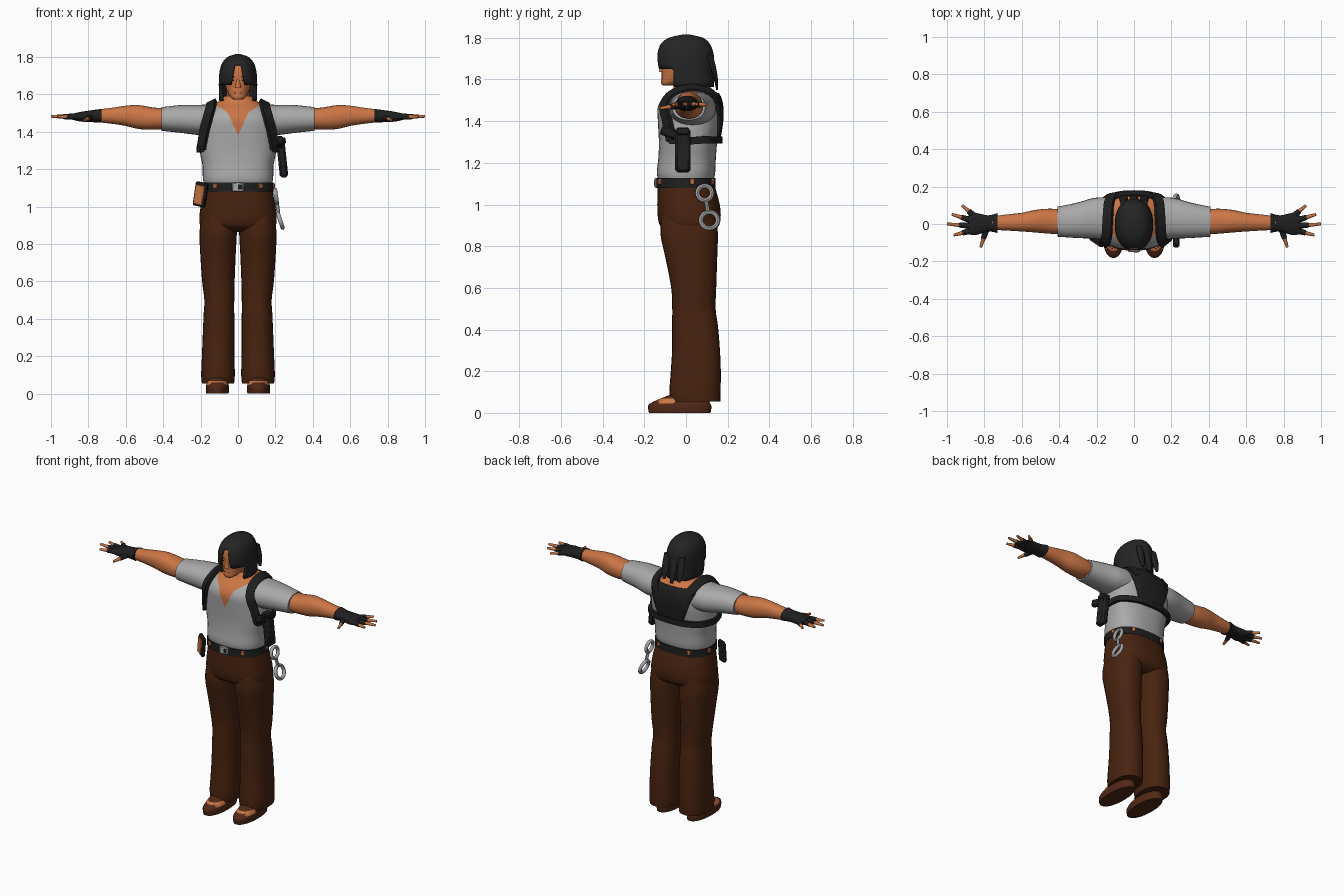
import bpy, bmesh
from math import cos, sin, pi, radians
from mathutils import Vector, Matrix, Euler

if "Cube" in bpy.data.objects:
    bpy.data.objects.remove(bpy.data.objects["Cube"])


def material(name, r, g, b):
    m = bpy.data.materials.new(name)
    m.use_nodes = True
    m.diffuse_color = (r, g, b, 1)
    m.node_tree.nodes["Principled BSDF"].inputs["Base Color"].default_value = (r, g, b, 1)
    return m


SKIN = material("skin", .60, .18, .06)
SHIRT = material("grey shirt", .40, .40, .40)
HAIR = material("black hair", .018, .018, .019)
LEATHER = material("black leather", .014, .014, .015)
TROUSER = material("brown trousers", .065, .017, .005)
SHOE = material("brown shoe", .08, .022, .008)
METAL = material("steel", .40, .40, .41)
LIP = material("dark lip", .25, .06, .03)


def finish(bm, name, mats, mirror=False, solid=0, bevel=0):
    me = bpy.data.meshes.new(name)
    bm.to_mesh(me)
    bm.free()
    for m in mats:
        me.materials.append(m)
    ob = bpy.data.objects.new(name, me)
    bpy.context.collection.objects.link(ob)
    bpy.ops.object.select_all(action='DESELECT')
    ob.select_set(True)
    bpy.context.view_layer.objects.active = ob
    bpy.ops.object.shade_smooth_by_angle(angle=radians(45))
    if bevel:
        ob.modifiers.new("bevel", 'BEVEL').width = bevel
    if solid:
        ob.modifiers.new("thickness", 'SOLIDIFY').thickness = solid
    if mirror:
        ob.modifiers.new("mirror", 'MIRROR')
    return ob


def smooth(rows, steps):
    """Catmull-Rom interpolation of a list of tuples."""
    out = []
    for i in range(len(rows) - 1):
        a, b, c, d = (rows[max(0, min(len(rows) - 1, i + k))] for k in (-1, 0, 1, 2))
        for s in range(steps):
            t = s / steps
            out.append([q + t / 2 * (r - p + t * (2 * p - 5 * q + 4 * r - w + t * (3 * (q - r) + w - p)))
                        for p, q, r, w in zip(a, b, c, d)])
    return out + [list(rows[-1])]


def power(v, e):
    return abs(v) ** (2 / e) * (1 if v > 0 else -1)


def loft(name, rows, mats, axis='z', n=28, e=2.2, steps=3, grow=0, cuts=(), keep=None, paint=None, **kw):
    """Skin over rounded sections: (position, centre a, centre b, radius a, radius b)."""
    bm = bmesh.new()
    rings = []
    for t, ca, cb, ra, rb in smooth(rows, steps):
        ring = []
        for k in range(n):
            ang = 2 * pi * k / n
            a = ca + (ra + grow) * power(cos(ang), e)
            b = cb + (rb + grow) * power(sin(ang), e)
            ring.append(bm.verts.new((a, b, t) if axis == 'z' else (t, a, b)))
        rings.append(ring)
    for lo, hi in zip(rings, rings[1:]):
        for k in range(n):
            bm.faces.new((lo[k], lo[k - 1], hi[k - 1], hi[k]))
    bm.faces.new(rings[0])
    bm.faces.new(rings[-1])
    bmesh.ops.recalc_face_normals(bm, faces=bm.faces[:])
    for co, no in cuts:
        bmesh.ops.bisect_plane(bm, geom=bm.verts[:] + bm.edges[:] + bm.faces[:], plane_co=co, plane_no=no)
    if keep:
        drop = [f for f in bm.faces if not keep(f.calc_center_median())]
        bmesh.ops.delete(bm, geom=drop, context='FACES')
    if paint:
        for f in bm.faces:
            f.material_index = int(paint(f.calc_center_median()))
    return finish(bm, name, mats, **kw)


def box(name, loc, size, mat, rot=(0, 0, 0), bevel=.005, mirror=False):
    bm = bmesh.new()
    turn = Euler([radians(r) for r in rot]).to_matrix()
    bmesh.ops.create_cube(bm, size=1, matrix=Matrix.LocRotScale(Vector(loc), turn, Vector(size)))
    return finish(bm, name, [mat], bevel=bevel, mirror=mirror)


def tube(name, p, q, r0, r1, mat, mirror=True):
    p, q = Vector(p), Vector(q)
    bm = bmesh.new()
    m = Matrix.LocRotScale((p + q) / 2, (q - p).to_track_quat('Z', 'Y'), None)
    bmesh.ops.create_cone(bm, cap_ends=True, segments=8, radius1=r0, radius2=r1, depth=(q - p).length, matrix=m)
    return finish(bm, name, [mat], mirror=mirror)


def ribbon(name, points, width, thick, mat, **kw):
    """Flat strap lying on the body along a path."""
    pts = [Vector(p) for p in smooth(points, 4)]
    bm = bmesh.new()
    rings = []
    for i, p in enumerate(pts):
        t = (pts[min(i + 1, len(pts) - 1)] - pts[max(i - 1, 0)]).normalized()
        out = p - Vector((p.x / 2, .015, min(p.z, 1.42)))
        out = (out - t * out.dot(t)).normalized()
        side = t.cross(out) * width / 2
        rings.append([bm.verts.new(p + side * a + out * thick / 2 * b) for a, b in ((1, 1), (-1, 1), (-1, -1), (1, -1))])
    for lo, hi in zip(rings, rings[1:]):
        for k in range(4):
            bm.faces.new((lo[k], lo[k - 1], hi[k - 1], hi[k]))
    bm.faces.new(rings[0])
    bm.faces.new(rings[-1])
    bmesh.ops.recalc_face_normals(bm, faces=bm.faces[:])
    return finish(bm, name, [mat], **kw)


def ring(name, centre, major, minor, tilt, mat):
    """Torus with its axis along x, leaning outwards."""
    bm = bmesh.new()
    turn = Matrix.Rotation(tilt, 3, 'Y')
    n, m = 20, 8
    grid = [[bm.verts.new(Vector(centre) + turn @ Vector((minor * sin(2 * pi * j / m),
             (major + minor * cos(2 * pi * j / m)) * cos(2 * pi * i / n),
             (major + minor * cos(2 * pi * j / m)) * sin(2 * pi * i / n)))) for j in range(m)] for i in range(n)]
    for i in range(n):
        for j in range(m):
            bm.faces.new((grid[i][j], grid[i][j - 1], grid[i - 1][j - 1], grid[i - 1][j]))
    bmesh.ops.recalc_face_normals(bm, faces=bm.faces[:])
    return finish(bm, name, [mat])


# Shirt with an open neck
torso = [(1.11, 0, 0, .178, .13), (1.15, 0, 0, .188, .14), (1.22, 0, .005, .19, .138), (1.3, 0, .01, .205, .14),
         (1.4, 0, .015, .207, .15), (1.47, 0, .015, .2, .15), (1.52, 0, .025, .17, .128),
         (1.555, 0, .03, .115, .095), (1.59, 0, .02, .07, .07)]
slits = [((0, 0, 1.38), (s, 0, -.45)) for s in (1, -1)] + [((0, 0, 1.465), (s, 0, -1.5)) for s in (1, -1)]
loft("shirt", torso, [SHIRT, SKIN], e=2.5, n=36, cuts=slits,
     paint=lambda c: (c.y < 0 and abs(c.x) < .45 * (c.z - 1.38)) or abs(c.x) < 1.5 * (c.z - 1.465))
loft("sleeve", [(.08, .03, 1.455, .105, .08), (.15, .03, 1.462, .113, .083), (.22, .03, 1.463, .108, .08),
                (.3, .02, 1.468, .095, .075), (.41, .012, 1.468, .08, .063)], [SHIRT], axis='x', mirror=True)

# Arms and fingerless gloves
loft("arm", [(.38, .012, 1.47, .065, .055), (.45, .015, 1.47, .067, .059), (.53, .015, 1.478, .06, .064),
             (.6, .01, 1.485, .05, .054), (.68, .008, 1.485, .043, .042), (.76, .005, 1.485, .036, .033)],
     [SKIN], axis='x', mirror=True)
loft("glove", [(.73, .005, 1.485, .053, .037), (.78, .003, 1.483, .043, .032),
               (.84, 0, 1.48, .058, .026), (.885, 0, 1.48, .056, .016)], [LEATHER], axis='x', mirror=True)
fingers = {"little_finger": ((.85, .04, 1.48), (.92, .1, 1.48)), "ring_finger": ((.87, .02, 1.48), (.975, .052, 1.482)),
           "middle_finger": ((.87, -.01, 1.48), (1, 0, 1.482)), "index_finger": ((.87, -.035, 1.48), (.965, -.06, 1.48)),
           "thumb": ((.79, -.03, 1.475), (.82, -.125, 1.462))}
for name, (p, q) in fingers.items():
    p, q = Vector(p), Vector(q)
    tube(name + "_glove", p, p.lerp(q, .5), .017, .014, LEATHER)
    tube(name, p.lerp(q, .4), q, .012, .007, SKIN)

# Neck, head and face
loft("neck", [(1.53, 0, .02, .075, .07), (1.58, 0, .01, .062, .064), (1.68, 0, 0, .06, .065)], [SKIN])
loft("head", [(1.572, 0, -.085, .025, .028), (1.585, 0, -.07, .042, .05), (1.615, 0, -.035, .058, .082),
              (1.65, 0, -.02, .068, .097), (1.7, 0, -.015, .074, .104), (1.75, 0, -.012, .07, .1),
              (1.785, 0, -.01, .045, .07), (1.795, 0, -.01, .015, .025)], [SKIN])
tube("nose", (0, -.113, 1.636), (0, -.113, 1.69), .017, .006, SKIN, False)
box("mouth", (0, -.113, 1.607), (.042, .008, .008), LIP, bevel=.002)
box("eye", (.028, -.109, 1.675), (.024, .008, .009), LEATHER, (0, 0, 14), .002, True)
box("eyebrow", (.03, -.11, 1.693), (.034, .009, .007), HAIR, (0, -8, 14), .002, True)

# Parted bob of hair with loose strands behind
loft("hair", [(1.565, 0, .01, .1, .125), (1.65, 0, -.002, .103, .135), (1.72, 0, -.004, .099, .137),
              (1.77, 0, -.003, .083, .118), (1.8, 0, 0, .055, .082), (1.815, 0, 0, .012, .02)],
     [HAIR], n=36, solid=.012,
     cuts=[((0, 0, 1.65), (0, 0, 1)), ((0, -.06, 0), (0, 1, 0)), ((0, 0, 1.76), (0, 0, 1)),
           ((.038, 0, 1.65), (1, 0, .18)), ((-.038, 0, 1.65), (-1, 0, .18))],
     keep=lambda c: c.z > 1.567 and (c.y > -.06 or (c.z > 1.65 and (
         c.z > 1.76 or abs(c.x) > .038 - .18 * (c.z - 1.65)))))
for i, (x, end) in enumerate(((-.055, 1.57), (0, 1.55), (.055, 1.565))):
    loft("hair_strand_%d" % i, [(end, x, .15, .01, .005), (1.63, x, .138, .024, .012), (1.72, x, .115, .02, .015)],
         [HAIR], n=10)

# Shoulder harness
loft("harness_back", torso, [LEATHER], e=2.5, n=36, grow=.014, solid=.012,
     cuts=[((0, 0, 1.32), (0, 0, 1)), ((0, 0, 1.535), (0, 0, 1)), ((0, .04, 0), (0, 1, 0)),
           ((.09, 0, 1.32), (1, 0, -.36)), ((-.09, 0, 1.32), (-1, 0, -.36))],
     keep=lambda c: c.y > .04 and 1.32 < c.z < 1.535 and abs(c.x) < .09 + .36 * (c.z - 1.32))
ribbon("shoulder_strap", [(.1, .158, 1.48), (.13, .125, 1.53), (.14, .03, 1.557), (.145, -.06, 1.533),
                          (.16, -.103, 1.48), (.18, -.09, 1.4), (.196, -.07, 1.31)], .052, .022, LEATHER, mirror=True)
ribbon("back_strap", [(.192, -.08, 1.31), (.213, 0, 1.305), (.202, .08, 1.31), (.172, .12, 1.31),
                      (.09, .158, 1.31), (0, .165, 1.31)], .035, .02, LEATHER, mirror=True)

# Holster with pistol grip, on the left side
box("holster", (.236, -.015, 1.26), (.045, .075, .21), LEATHER, (0, -6, 0), .012)
box("holster_muzzle", (.243, -.01, 1.18), (.036, .06, .045), LEATHER, (0, -6, 0), .008)
box("pistol_grip", (.225, -.08, 1.345), (.034, .085, .045), LEATHER, (-18, 0, 0), .008)
box("holster_flap", (.228, -.015, 1.35), (.055, .06, .035), LEATHER, (0, -6, 0), .006)

# Trousers
loft("trouser_seat", [(.865, 0, .018, .13, .09), (.89, 0, .017, .195, .135), (.93, 0, .016, .207, .15),
                      (1, 0, .012, .2, .15), (1.1, 0, 0, .182, .135)], [TROUSER], e=2.4, n=36)
loft("trouser_leg", [(.055, .107, .045, .086, .12), (.1, .107, .043, .09, .123), (.2, .106, .047, .087, .12),
                     (.3, .104, .048, .085, .115), (.42, .102, .043, .082, .11), (.5, .1, .038, .08, .104),
                     (.6, .105, .037, .087, .108), (.75, .107, .025, .095, .125), (.86, .106, .015, .1, .138),
                     (.95, .1, .015, .095, .13)], [TROUSER], e=2.3, mirror=True)

# Shoes with tan side panels
loft("shoe", [(0, .11, -.03, .06, .148), (.028, .11, -.03, .062, .152), (.045, .11, -.028, .06, .145),
              (.068, .11, -.01, .054, .115), (.095, .11, .02, .046, .075)], [SHOE, SKIN], mirror=True, n=32,
     paint=lambda c: .045 < c.z < .066 and -.135 < c.y < -.05)

# Belt, buckle and loops
loft("belt", [(1.08, 0, 0, .19, .142), (1.128, 0, 0, .19, .142)], [LEATHER], e=2.5, n=36, steps=1)
box("buckle", (0, -.144, 1.104), (.062, .014, .048), METAL, bevel=.004)
box("buckle_opening", (.012, -.151, 1.104), (.022, .004, .026), LEATHER, bevel=0)
for i, deg in enumerate((-56, 8, 60)):
    a = radians(deg)
    box("belt_loop_%d" % i, (.19 * power(cos(a), 2.5), .142 * power(sin(a), 2.5), 1.11), (.016, .022, .028), SKIN,
        (0, 0, deg), .003, True)

# Pouch on the right hip
box("pouch", (-.2, -.09, 1.065), (.075, .024, .13), LEATHER, (0, 10, -35), .006)
box("pouch_panel", (-.208, -.101, 1.062), (.058, .008, .105), SKIN, (0, 10, -35), .003)

# Handcuffs on the left hip
ring("upper_cuff", (.203, .09, 1.055), .035, .011, radians(-8), METAL)
ring("lower_cuff", (.226, .112, .925), .041, .011, radians(-18), METAL)
tube("cuff_chain", (.208, .096, 1.018), (.216, .105, .968), .01, .01, METAL, False)
